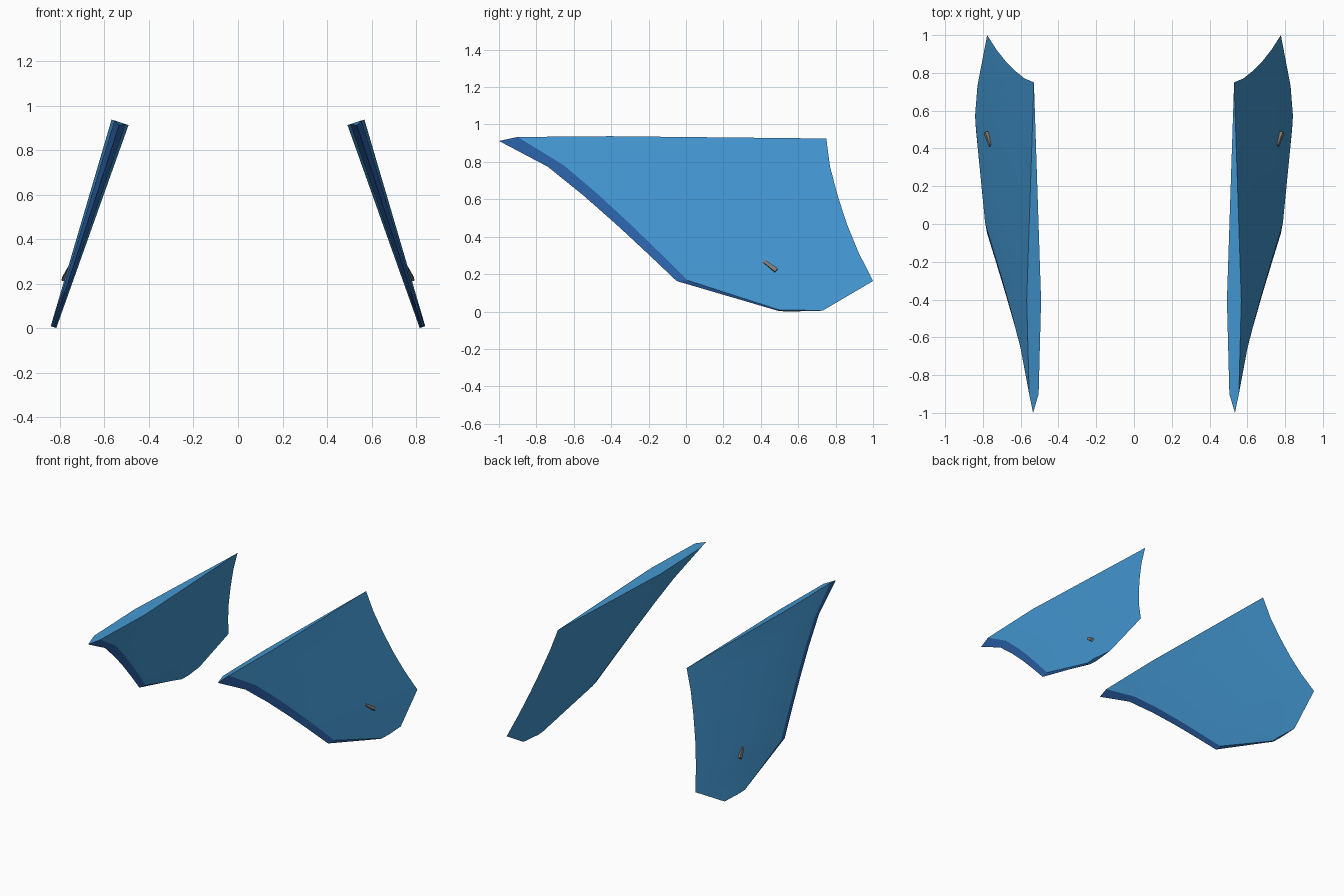
import bpy, bmesh, math
from mathutils import Vector, Matrix

if "Cube" in bpy.data.objects:
    bpy.data.objects.remove(bpy.data.objects["Cube"])

def material(name, rgb):
    m = bpy.data.materials.new(name)
    m.diffuse_color = (*rgb, 1)
    m.use_nodes = True
    m.node_tree.nodes["Principled BSDF"].inputs["Base Color"].default_value = m.diffuse_color
    return m

BLUE = material("fin_blue", (0.055, 0.30, 0.62))
DEEP = material("edge_blue", (0.025, 0.13, 0.42))
GREY = material("lever_grey", (0.22, 0.19, 0.17))

# Fin sections from root to tip: height, leading-edge y, trailing-edge y
STATIONS = [(0.925, -1.0, 0.75), (0.775, -0.74, 0.77), (0.622, -0.55, 0.81),
            (0.468, -0.375, 0.86), (0.315, -0.21, 0.923), (0.163, -0.05, 1.0),
            (0.0045, 0.49, 0.73)]
# Airfoil: chord fraction, share of half thickness
AIRFOIL = [(0, 0), (0.057, 0.66), (0.34, 1), (1, 0), (0.34, -1), (0.057, -0.66)]
ROOT, TIP = Vector((0.53, 0, 0.925)), Vector((0.829, 0, 0.0045))
SPAN = (ROOT - TIP).normalized()
OUT = Vector((SPAN.z, 0, -SPAN.x))          # outward normal of the tilted fin

def axis_point(y, z):
    p = TIP.lerp(ROOT, (z - TIP.z) / (ROOT.z - TIP.z))
    return Vector((p.x, y, z))

def finish(bm, name, mats, side):
    bm.transform(Matrix.Diagonal((side, 1, 1, 1)))
    bmesh.ops.recalc_face_normals(bm, faces=bm.faces)
    me = bpy.data.meshes.new(name)
    bm.to_mesh(me)
    bm.free()
    for m in mats:
        me.materials.append(m)
    ob = bpy.data.objects.new(name, me)
    bpy.context.collection.objects.link(ob)
    return ob

def fin(name, side):
    bm = bmesh.new()
    rings = []
    for z, y0, y1 in STATIONS:
        half = 0.013 + 0.027 * z / 0.925
        ring = []
        for i, (f, t) in enumerate(AIRFOIL):
            drop = 0.013 if i == 0 and z > 0.9 else 0   # nose of the root dips
            ring.append(bm.verts.new(axis_point(y0 + f * (y1 - y0), z - drop) + OUT * half * t))
        rings.append(ring)
    n = len(AIRFOIL)
    for a, b in zip(rings, rings[1:]):
        for i in range(n):
            j = (i + 1) % n
            f = bm.faces.new((a[i], a[j], b[j], b[i]))
            f.material_index = 1 if i in (0, n - 1) else 0   # leading-edge strip
    bm.faces.new(rings[0])
    bm.faces.new(rings[-1])
    ob = finish(bm, name, (BLUE, DEEP), side)
    bpy.ops.object.select_all(action='DESELECT')
    ob.select_set(True)
    bpy.context.view_layer.objects.active = ob
    bpy.ops.object.shade_smooth_by_angle(angle=math.radians(10))

# Small wedge lever rising out of the outer face
def lever(name, side):
    bm = bmesh.new()
    a = axis_point(0.415, 0.265) + OUT * 0.016
    b = axis_point(0.483, 0.213) + OUT * 0.022
    along = (b - a).normalized()
    across = along.cross(OUT).normalized()
    ends = []
    for p, w, h in ((a, 0.008, 0.006), (b, 0.012, 0.010)):
        ends.append([bm.verts.new(p + across * w * s + OUT * h * u)
                     for s, u in ((-1, -1), (1, -1), (1, 1), (-1, 1))])
    for i in range(4):
        j = (i + 1) % 4
        bm.faces.new((ends[0][i], ends[0][j], ends[1][j], ends[1][i]))
    bm.faces.new(ends[0])
    bm.faces.new(ends[1])
    finish(bm, name, (GREY,), side)

for label, side in (("right", 1), ("left", -1)):
    fin(label + "_fin", side)
    lever(label + "_lever", side)
